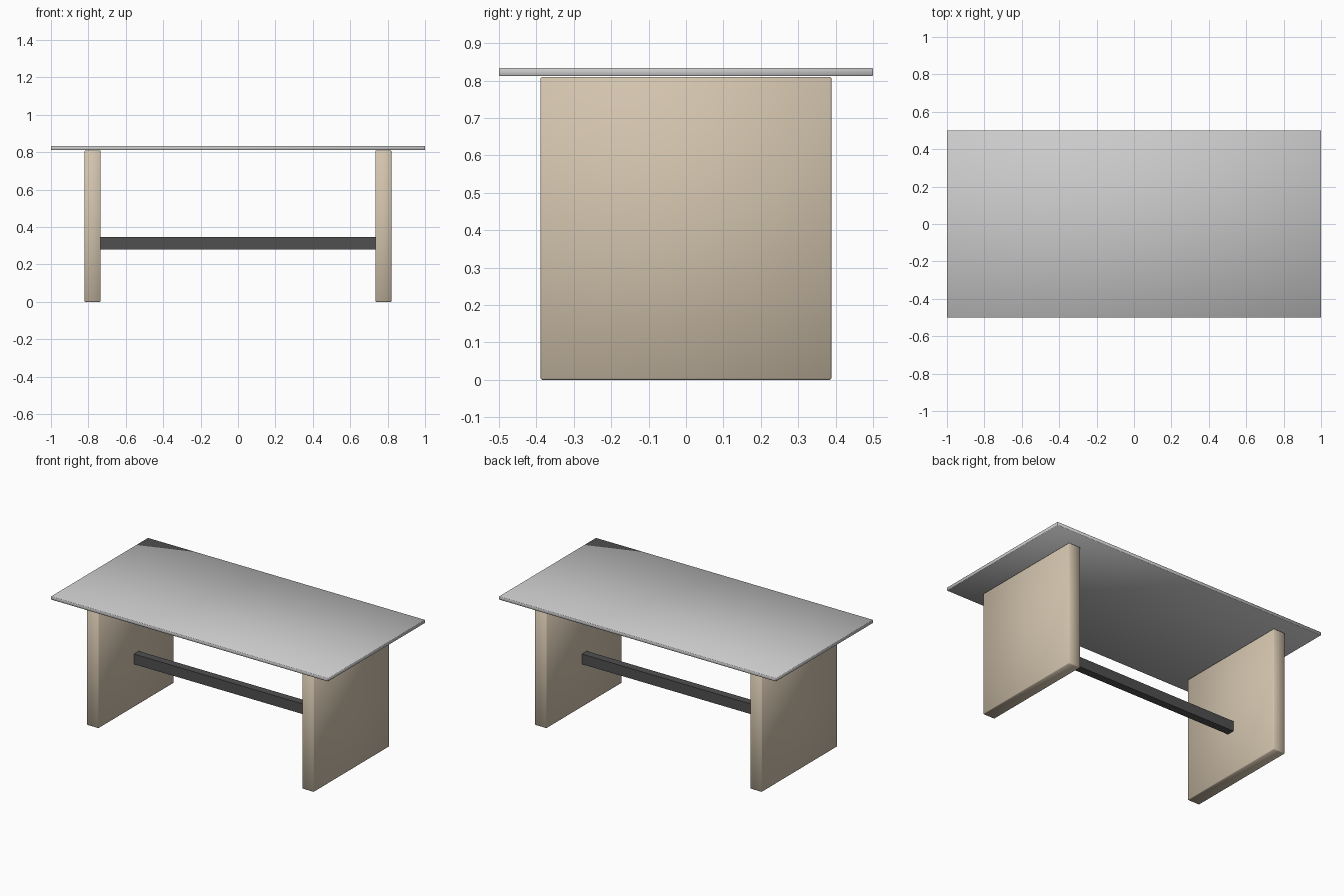
import bpy

if "Cube" in bpy.data.objects:
    bpy.data.objects.remove(bpy.data.objects["Cube"])


def material(name, rgb):
    mat = bpy.data.materials.new(name)
    mat.diffuse_color = (*rgb, 1)
    mat.use_nodes = True
    mat.node_tree.nodes["Principled BSDF"].inputs["Base Color"].default_value = mat.diffuse_color
    return mat


def box(name, lo, hi, mat=None, bevel=0.0):
    """Box between two corners, with an optional fine edge bevel."""
    bpy.ops.mesh.primitive_cube_add(
        size=1, location=[(a + b) / 2 for a, b in zip(lo, hi)])
    ob = bpy.context.object
    ob.name = name
    ob.scale = [b - a for a, b in zip(lo, hi)]
    bpy.ops.object.transform_apply(location=False, rotation=False, scale=True)
    if mat:
        ob.data.materials.append(mat)
    if bevel:
        mod = ob.modifiers.new("edge_bevel", 'BEVEL')
        mod.width = bevel
        mod.segments = 1
        bpy.ops.object.shade_smooth()
    return ob


wood = material("pale_wood", (0.65, 0.55, 0.42))
dark = material("dark_metal", (0.08, 0.08, 0.08))

# Thin softly shaded table top
box("table_top", (-1, -0.5, 0.812), (1, 0.5, 0.834), bevel=0.002)

# Two slab legs
for name, x in (("left_leg", -0.777), ("right_leg", 0.777)):
    box(name, (x - 0.043, -0.389, 0), (x + 0.043, 0.389, 0.81), wood, 0.004)

# Stretcher bar joining the legs
box("stretcher_bar", (-0.735, -0.025, 0.281), (0.735, 0.025, 0.347), dark)
